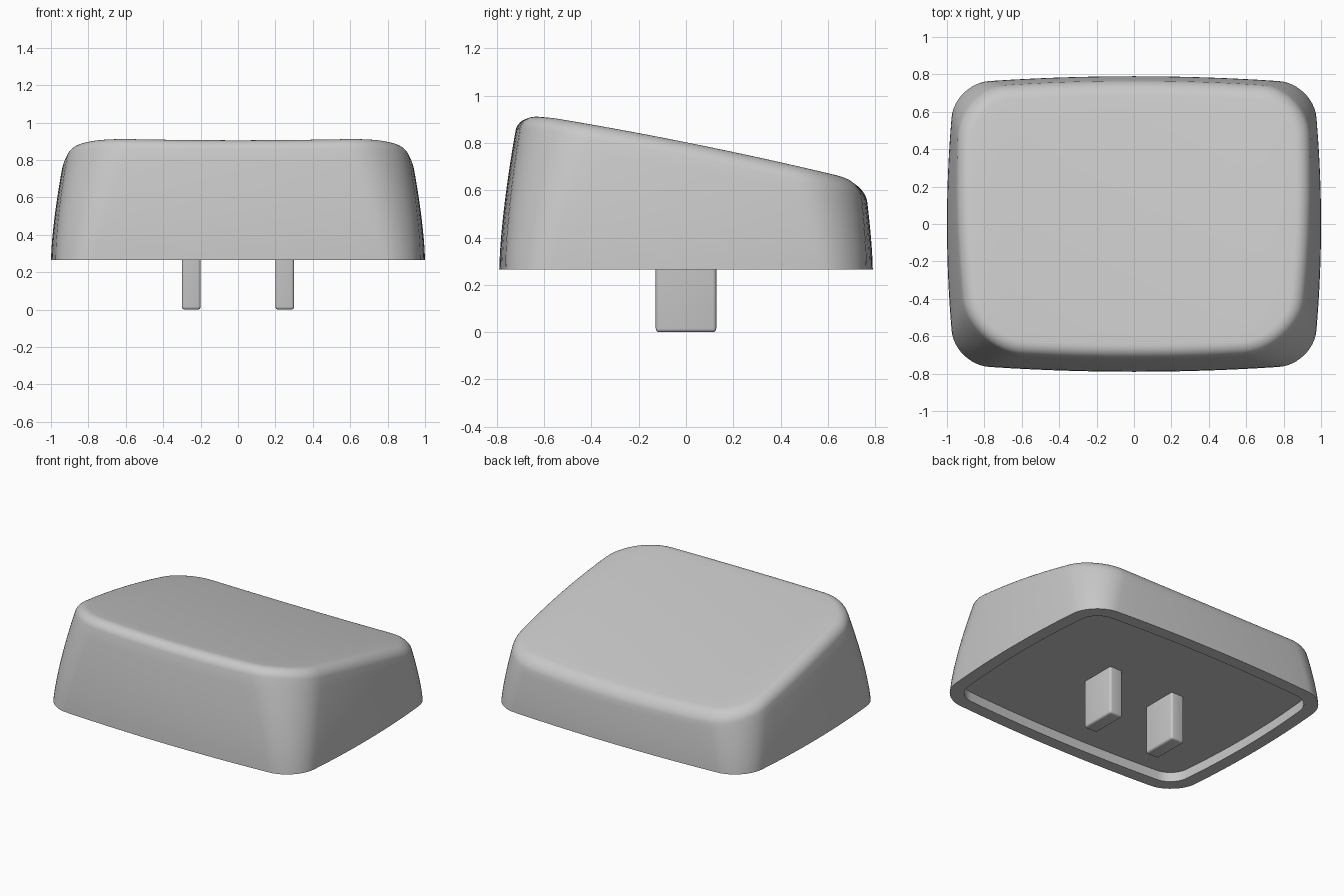
import bpy, bmesh
from math import sin, cos, pi, radians

cube = bpy.data.objects.get("Cube")
if cube:
    bpy.data.objects.remove(cube, do_unlink=True)

grey = bpy.data.materials.new("light grey plastic")
grey.use_nodes = True
grey.diffuse_color = (0.58, 0.58, 0.58, 1)
grey.node_tree.nodes["Principled BSDF"].inputs["Base Color"].default_value = grey.diffuse_color

BASE = 0.265      # height of the cap's lower rim
FILLET = 0.08     # rounding of the top edge
RECESS = 0.065    # depth of the hollow underneath
WALL = 0.085
START = 0.25      # angle where the wall runs into the fillet
CORNER, SIDE = 12, 14


def top_height(x, y):
    """Sloping top with a shallow dish across its width."""
    dish = 0.015 * (1 - min(1, abs(x) / 0.75) ** 2)
    return 0.803 - 0.2 * y - 0.03 * y * y - dish


def outline(z, inset=0):
    """Bowed rounded rectangle whose size depends on height."""
    s = max(0, (z - BASE) / 0.62)
    hx = 1 - 0.085 * s ** 1.5 - inset
    hy = 0.79 - 0.075 * s ** 1.5 - inset
    r = 0.19 + 0.12 * s - inset * 0.8
    pts = []
    for q, (sx, sy) in enumerate([(1, 1), (-1, 1), (-1, -1), (1, -1)]):
        cx, cy = sx * (hx - r), sy * (hy - r)
        for i in range(CORNER + 1):
            a = (q + i / CORNER) * pi / 2
            pts.append((cx + r * cos(a), cy + r * sin(a)))
        # straight run to the next corner
        ex, ey = pts[-1]
        nx, ny = ((-ex, ey) if q % 2 == 0 else (ex, -ey))
        for i in range(1, SIDE):
            t = i / SIDE
            pts.append((ex + (nx - ex) * t, ey + (ny - ey) * t))
    return [(x * (1 - 0.043 * (y / hy) ** 2), y * (1 - 0.05 * (x / hx) ** 2)) for x, y in pts]


COUNT = len(outline(BASE))


def wall_point(i, t):
    """Point i of the outline at fraction t of the wall height."""
    z = BASE
    for _ in range(6 if t else 0):
        x, y = outline(z)[i]
        z = BASE + t * (top_height(x, y) - FILLET * (1 - sin(START)) - BASE)
    return (*outline(z)[i], z)


def make_object(name, bm):
    bmesh.ops.recalc_face_normals(bm, faces=bm.faces)
    mesh = bpy.data.meshes.new(name)
    bm.to_mesh(mesh)
    bm.free()
    mesh.materials.append(grey)
    obj = bpy.data.objects.new(name, mesh)
    bpy.context.collection.objects.link(obj)
    bpy.ops.object.select_all(action="DESELECT")
    obj.select_set(True)
    bpy.context.view_layer.objects.active = obj
    bpy.ops.object.shade_smooth_by_angle(angle=radians(35))
    return obj


# Cap: rings from the hollow, round the rim, up the wall and over the top
rings = []
inner = outline(BASE, WALL)
rings.append([(x, y, BASE + RECESS) for x, y in inner])
rings.append([(x, y, BASE) for x, y in inner])
for k in range(9):
    rings.append([wall_point(i, k / 8) for i in range(COUNT)])

wall_top = rings[-1]
STEPS = 8
for k in range(1, STEPS + 1):
    a = START + (pi / 2 - START) * k / STEPS
    ring = []
    for i, (_, _, z) in enumerate(wall_top):
        x, y = outline(z, FILLET * (cos(START) - cos(a)))[i]
        ring.append((x, y, top_height(x, y) - FILLET * (1 - sin(a))))
    rings.append(ring)

edge = rings[-1]
for k in range(1, 10):
    f = 1 - k / 10
    rings.append([(x * f, y * f, top_height(x * f, y * f)) for x, y, _ in edge])

bm = bmesh.new()
loops = [[bm.verts.new(p) for p in ring] for ring in rings]
for low, high in zip(loops, loops[1:]):
    for i in range(COUNT):
        j = (i + 1) % COUNT
        bm.faces.new((low[i], low[j], high[j], high[i]))
centre = bm.verts.new((0, 0, top_height(0, 0)))
for i in range(COUNT):
    bm.faces.new((loops[-1][i], loops[-1][(i + 1) % COUNT], centre))
bm.faces.new(loops[0][::-1])
make_object("key_cap", bm)

# Two mounting prongs under the cap
for side, name in ((1, "left_prong"), (-1, "right_prong")):
    bm = bmesh.new()
    bmesh.ops.create_cube(bm, size=1)
    height = BASE + RECESS + 0.02
    for v in bm.verts:
        v.co.x = v.co.x * 0.1 + side * 0.25
        v.co.y *= 0.256
        v.co.z = (v.co.z + 0.5) * height
    edges = [e for e in bm.edges if min(v.co.z for v in e.verts) < 0.01]
    bmesh.ops.bevel(bm, geom=edges, offset=0.015, segments=4, profile=0.5, affect="EDGES")
    make_object(name, bm)
